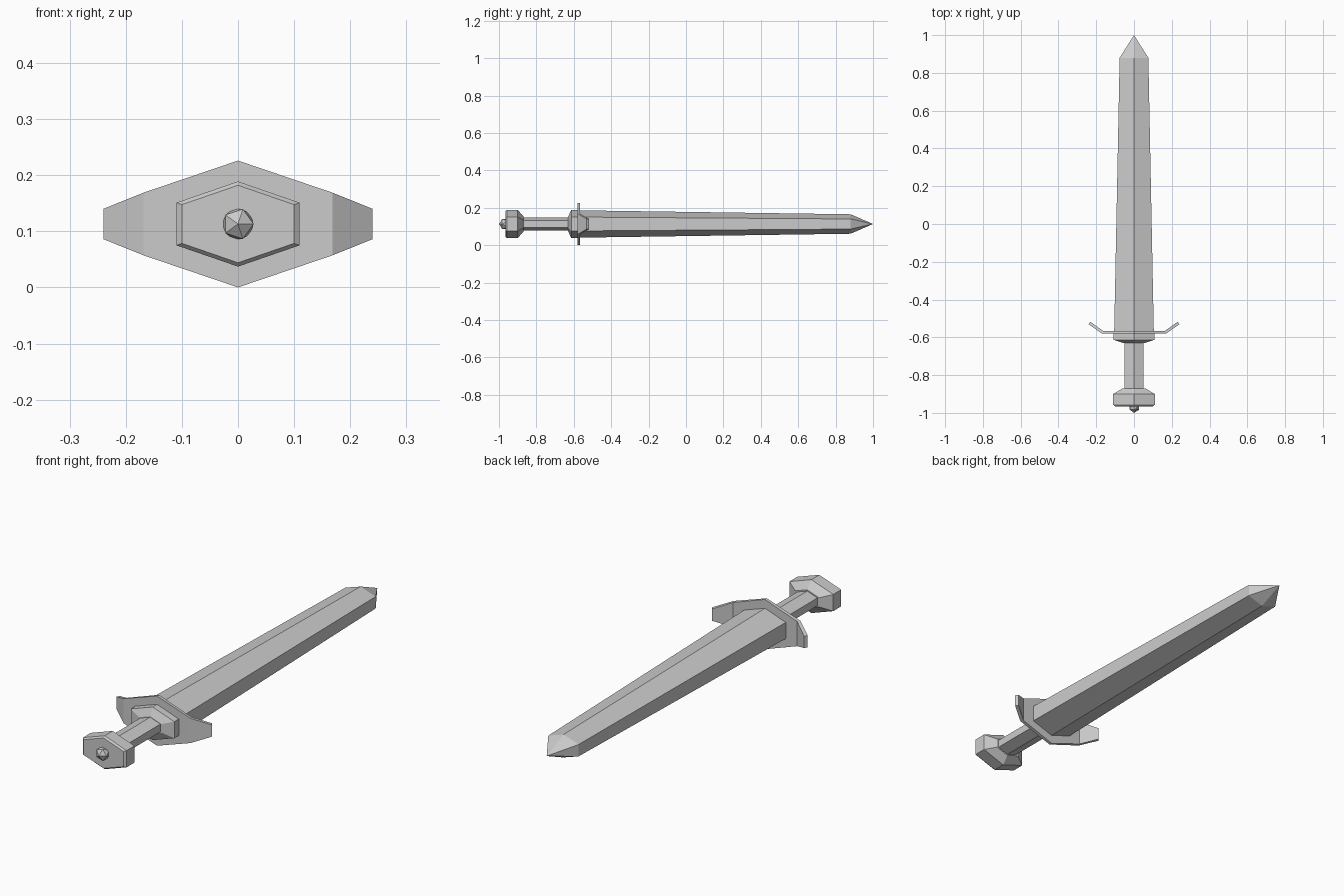
import bpy, bmesh, math
from mathutils import Matrix

if "Cube" in bpy.data.objects:
    bpy.data.objects.remove(bpy.data.objects["Cube"])

ZC = 0.113  # height of the sword's axis


def loft(name, rings):
    """Skin consecutive rings of points and cap both ends."""
    bm = bmesh.new()
    loops = [[bm.verts.new(p) for p in ring] for ring in rings]
    n = len(loops[0])
    for a, b in zip(loops, loops[1:]):
        for i in range(n):
            j = (i + 1) % n
            bm.faces.new((a[i], a[j], b[j], b[i]))
    bm.faces.new(loops[0])
    bm.faces.new(loops[-1])
    bmesh.ops.remove_doubles(bm, verts=bm.verts, dist=1e-4)
    return finish(name, bm)


def finish(name, bm):
    bmesh.ops.recalc_face_normals(bm, faces=bm.faces)
    mesh = bpy.data.meshes.new(name)
    bm.to_mesh(mesh)
    bm.free()
    obj = bpy.data.objects.new(name, mesh)
    bpy.context.collection.objects.link(obj)
    return obj


def hexagon(y, w, h, side):
    """Hexagon across the axis: half width, half height, half side height."""
    pts = [(0, h), (w, side), (w, -side), (0, -h), (-w, -side), (-w, side)]
    return [(x, y, ZC + z) for x, z in pts]


def scaled_hex(y, w):
    return hexagon(y, w, w * 0.69, w * 0.345)


# Blade with a ridge on both faces, tapering to a pointed tip
blade = [hexagon(-0.575, 0.105, 0.073, 0.037), hexagon(0.88, 0.076, 0.052, 0.027)]
bm = bmesh.new()
root, shoulder = [[bm.verts.new(p) for p in ring] for ring in blade]
tip = bm.verts.new((0, 1.0, ZC))
bm.faces.new(root)
for i in range(6):
    j = (i + 1) % 6
    bm.faces.new((root[i], root[j], shoulder[j], shoulder[i]))
    bm.faces.new((shoulder[i], shoulder[j], tip))
finish("blade", bm)

# Cross guard: diamond plate with ends bent toward the blade
# (x front, y front, x back, y back, half height)
half = [(0.168, -0.581, 0.162, -0.567, 0.056), (0.24, -0.531, 0.231, -0.518, 0.027)]
stations = [(-a, b, -c, d, h) for a, b, c, d, h in reversed(half)]
stations += [(0, -0.581, 0, -0.567, 0.113)] + half
loft("cross_guard", [[(xf, yf, ZC - h), (xb, yb, ZC - h), (xb, yb, ZC + h), (xf, yf, ZC + h)]
                     for xf, yf, xb, yb, h in stations])

# Collar, grip and pommel share one hexagonal section
loft("collar", [scaled_hex(y, w) for y, w in [(-0.63, 0.058), (-0.613, 0.109), (-0.575, 0.109)]])
loft("grip", [scaled_hex(y, 0.051) for y in (-0.88, -0.62)])
loft("pommel", [scaled_hex(y, w) for y, w in
                [(-0.965, 0.1), (-0.957, 0.11), (-0.9, 0.11), (-0.87, 0.06)]])

# Faceted rivet at the end of the pommel
bm = bmesh.new()
bmesh.ops.create_icosphere(bm, subdivisions=1, radius=0.031)
bmesh.ops.transform(bm, matrix=Matrix.Translation((0, -0.969, ZC))
                    @ Matrix.Rotation(math.radians(90), 4, 'X'), verts=bm.verts)
finish("pommel_rivet", bm)
